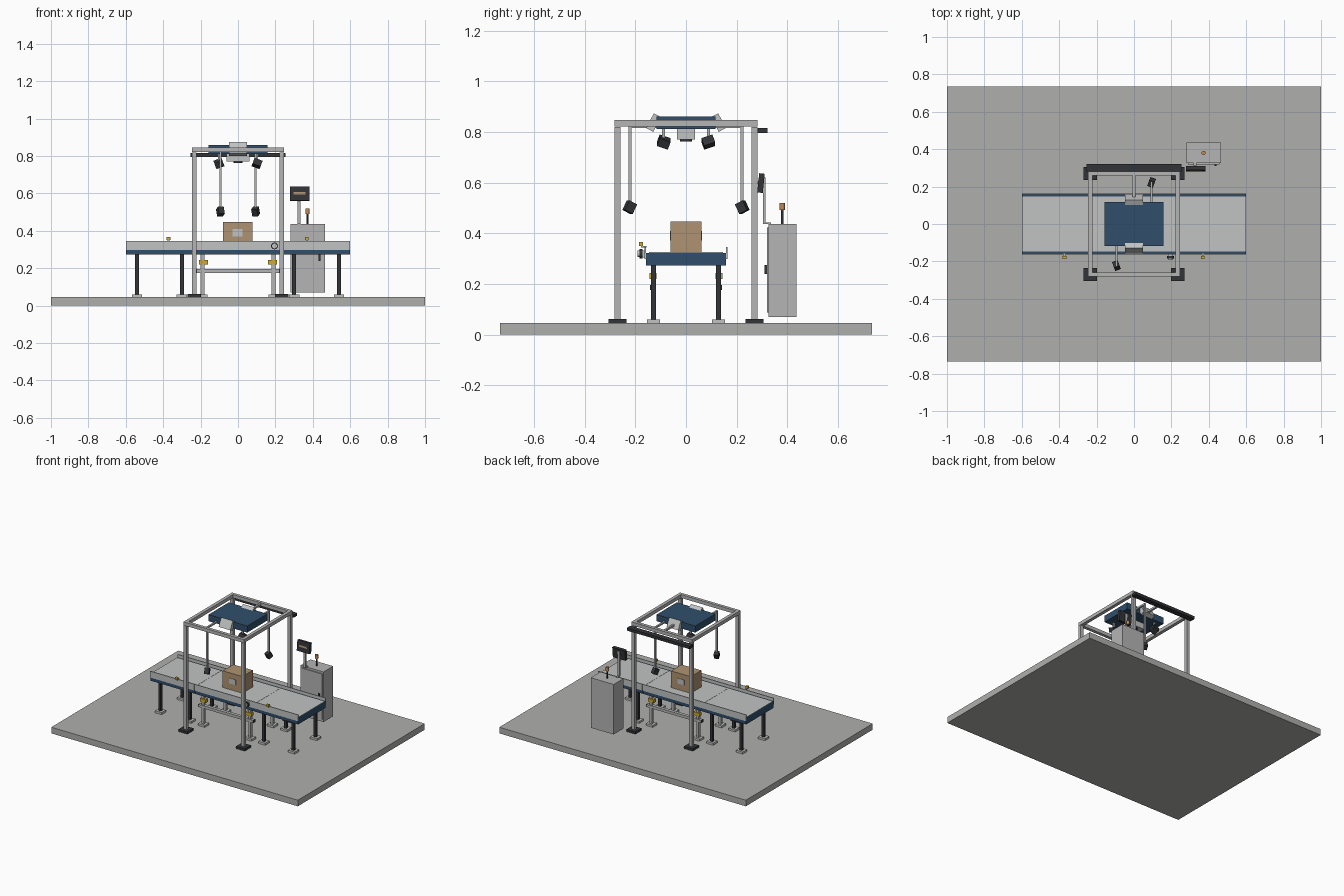
import bpy
import math
from mathutils import Euler


def material(name, r, g, b):
    m = bpy.data.materials.new(name)
    m.diffuse_color = (r, g, b, 1)
    return m


FLOOR = material("floor_grey", 0.43, 0.43, 0.42)
STEEL = material("steel_grey", 0.46, 0.46, 0.46)
PALE = material("pale_grey", 0.53, 0.55, 0.54)
BLUE = material("deep_blue", 0.03, 0.078, 0.15)
DARK = material("charcoal", 0.032, 0.034, 0.038)
TAN = material("cardboard", 0.43, 0.29, 0.165)
YELLOW = material("safety_yellow", 0.62, 0.40, 0.03)
AMBER = material("amber", 0.5, 0.26, 0.1)


def box(name, mat, x, y, z, rot=(0, 0, 0)):
    """Box from (min, max) pairs, optionally turned about its centre."""
    c = [(p[0] + p[1]) / 2 for p in (x, y, z)]
    bpy.ops.mesh.primitive_cube_add(size=1, location=c)
    o = bpy.context.object
    o.name = name
    size = [p[1] - p[0] for p in (x, y, z)]
    for v in o.data.vertices:
        v.co = [v.co[i] * size[i] for i in range(3)]
    o.rotation_euler = Euler([math.radians(a) for a in rot])
    o.data.materials.append(mat)
    return o


def cbox(name, mat, c, s, rot=(0, 0, 0)):
    """Box from centre and size."""
    return box(name, mat, *[(c[i] - s[i] / 2, c[i] + s[i] / 2) for i in range(3)], rot)


def cyl(name, mat, c, r, h, rot=(0, 0, 0), n=20):
    bpy.ops.mesh.primitive_cylinder_add(vertices=n, radius=r, depth=h, location=c,
                                        rotation=[math.radians(a) for a in rot])
    o = bpy.context.object
    o.name = name
    o.data.materials.append(mat)
    bpy.ops.object.shade_smooth_by_angle()
    return o


SIDES = (-1, 1)

# Floor slab
box("floor_slab", FLOOR, (-1, 1), (-0.735, 0.735), (0, 0.045))

# Gantry: posts, foot plates, top beams
for sx in SIDES:
    for sy in SIDES:
        cbox("gantry_post", STEEL, (sx * 0.233, sy * 0.27, 0.44), (0.024, 0.023, 0.76))
        cbox("gantry_foot", DARK, (sx * 0.233, sy * 0.27, 0.053), (0.072, 0.072, 0.016))
    cbox("gantry_side_beam", STEEL, (sx * 0.233, 0, 0.834), (0.024, 0.52, 0.025))
for sy in SIDES:
    cbox("gantry_cross_beam", STEEL, (0, sy * 0.27, 0.834), (0.49, 0.023, 0.025))
box("rear_light_bar", DARK, (-0.255, 0.255), (0.282, 0.322), (0.795, 0.815))

# Conveyor in three sections, each with deck, belt, guard rails and legs
for x0, x1, inset, leg_mat in ((-0.6, -0.24, 0.06, DARK), (-0.24, 0.24, 0.05, STEEL),
                               (0.24, 0.6, 0.06, DARK)):
    a, b = x0 + 0.0008, x1 - 0.0008
    box("conveyor_deck", BLUE, (a, b), (-0.158, 0.158), (0.273, 0.322))
    box("conveyor_belt", PALE, (a, b), (-0.147, 0.147), (0.322, 0.325))
    for sy in SIDES:
        cbox("guard_rail", PALE, ((a + b) / 2, sy * 0.160, 0.3215), (b - a, 0.006, 0.047))
        for lx in (x0 + inset, x1 - inset):
            cbox("conveyor_leg", leg_mat, (lx, sy * 0.128, 0.167), (0.02, 0.02, 0.214))
            cbox("conveyor_foot", PALE, (lx, sy * 0.128, 0.0525), (0.055, 0.051, 0.015))

# Lower tie bars and yellow clamps on the middle section
for sy in SIDES:
    cbox("tie_bar", STEEL, (0, sy * 0.130, 0.185), (0.44, 0.024, 0.02))
    for sx in SIDES:
        cbox("tie_bar_cap", DARK, (sx * 0.2215, sy * 0.130, 0.185), (0.003, 0.024, 0.02))
        cbox("leg_clamp", YELLOW, (sx * 0.185, sy * 0.130, 0.232), (0.047, 0.028, 0.024))

# Parcel with labels front and back
box("parcel", TAN, (-0.081, 0.078), (-0.061, 0.061), (0.325, 0.447))
for sy in SIDES:
    cbox("parcel_label", PALE, (-0.002, sy * 0.0625, 0.39), (0.054, 0.003, 0.038))

# Overhead scanner housing with tilted end units and lens block
box("scanner_housing", BLUE, (-0.157, 0.157), (-0.117, 0.117), (0.812, 0.860))
for sy in SIDES:
    cbox("tilted_sensor", PALE, (0, sy * 0.128, 0.837), (0.094, 0.032, 0.066), (sy * 27, 0, 0))
box("lens_block", PALE, (-0.062, 0.062), (-0.035, 0.035), (0.770, 0.813))
cyl("lens", DARK, (0, 0, 0.767), 0.024, 0.008)
cbox("housing_mount", STEEL, (0, 0.19, 0.834), (0.014, 0.15, 0.014))

# Long hanging cameras on opposite corners
for s in SIDES:
    x, y = s * 0.094, s * 0.222
    cbox("camera_arm", STEEL, (x, s * 0.168, 0.822), (0.012, 0.12, 0.012))
    cbox("camera_rod", STEEL, (x, y, 0.668), (0.012, 0.012, 0.30))
    cbox("low_camera", DARK, (x, y, 0.503), (0.032, 0.036, 0.042), (s * 27, 0, -s * 20))

# Short hanging cameras on the other corners
for s in SIDES:
    x, y = s * 0.102, -s * 0.088
    cbox("short_rod", STEEL, (x, y, 0.795), (0.012, 0.012, 0.04))
    cbox("high_camera", DARK, (x, y, 0.760), (0.046, 0.046, 0.034), (-s * 20, s * 20, 0))

# Photo-eyes and push button on the front rail
for x in (-0.372, 0.368):
    cbox("photo_eye", YELLOW, (x, -0.178, 0.358), (0.02, 0.016, 0.016))
    cbox("photo_eye_bracket", STEEL, (x, -0.167, 0.347), (0.01, 0.022, 0.006))
box("button_housing", PALE, (0.183, 0.207), (-0.175, -0.163), (0.305, 0.332))
cyl("button_ring", DARK, (0.195, -0.178, 0.319), 0.018, 0.012, (90, 0, 0))
cyl("button_cap", PALE, (0.195, -0.187, 0.319), 0.013, 0.008, (90, 0, 0))

# Control cabinet with door and handle
box("cabinet", STEEL, (0.281, 0.466), (0.325, 0.437), (0.070, 0.437))
box("cabinet_door", STEEL, (0.290, 0.457), (0.319, 0.325), (0.088, 0.422))
box("door_handle", DARK, (0.430, 0.440), (0.310, 0.319), (0.240, 0.275))

# Signal beacon on the cabinet
cyl("beacon_stem", DARK, (0.372, 0.380, 0.464), 0.005, 0.056)
cyl("beacon_lamp", AMBER, (0.372, 0.380, 0.505), 0.011, 0.028)

# Operator screen on its stem
box("screen_stem", STEEL, (0.319, 0.335), (0.304, 0.314), (0.437, 0.62))
box("screen_stem_foot", STEEL, (0.319, 0.335), (0.304, 0.335), (0.437, 0.443))
cbox("screen_body", DARK, (0.330, 0.296, 0.598), (0.102, 0.022, 0.076), (-6, 0, 0))
cbox("screen_stripe", TAN, (0.330, 0.2845, 0.601), (0.064, 0.003, 0.014), (-6, 0, 0))
